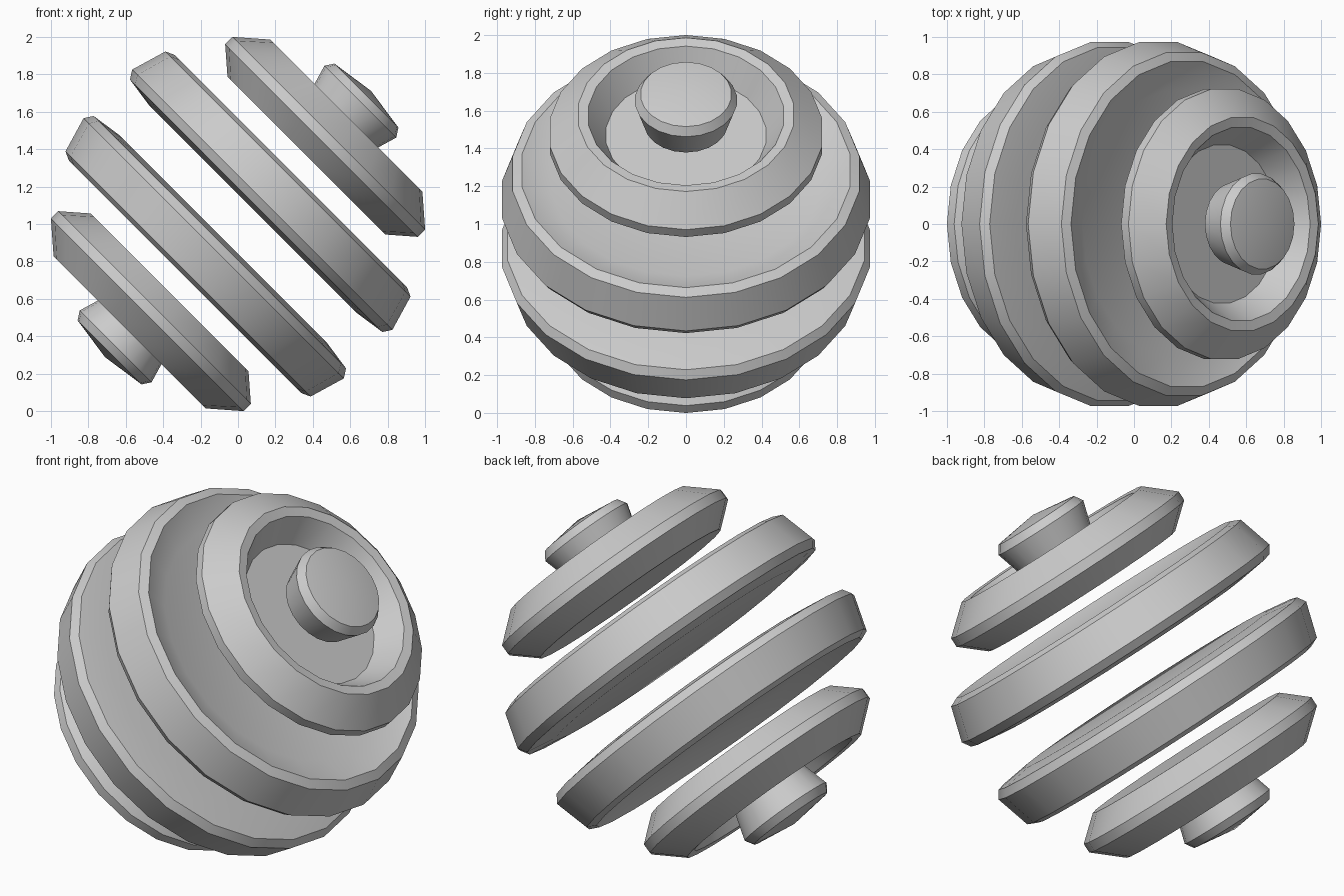
import bpy, bmesh
from math import sin, cos, pi, radians, hypot
from mathutils import Matrix

if "Cube" in bpy.data.objects:
    bpy.data.objects.remove(bpy.data.objects["Cube"])

SEG = 22            # sides around the axis
STEP = pi / 11      # latitude height of one sphere band
R_OUT, R_IN, BEVEL = 1.006, 0.79, 0.042


def polar(lat, r):
    """Profile point as (radius from axis, height along axis)."""
    return (r * cos(lat), r * sin(lat))


def toward(a, b, d):
    k = d / hypot(b[0] - a[0], b[1] - a[1])
    return (a[0] + (b[0] - a[0]) * k, a[1] + (b[1] - a[1]) * k)


def band_profile(lo, hi):
    """Slice of a sphere with radial walls and bevelled outer edges."""
    a, b = polar(lo, R_OUT), polar(hi, R_OUT)
    pts = [polar(lo, R_IN), polar(lo, R_OUT - BEVEL), toward(a, b, BEVEL)]
    if hi > pi / 2 - 0.01:
        return pts + [(0, R_OUT)]
    return pts + [toward(b, a, BEVEL), polar(hi, R_OUT - BEVEL), polar(hi, R_IN)]


def revolve(name, profile, tilt):
    bm = bmesh.new()
    rings = []
    for r, h in profile:
        if r < 1e-6:
            rings.append([bm.verts.new((0, 0, h))] * SEG)
        else:
            rings.append([bm.verts.new((r * cos(2 * pi * i / SEG), r * sin(2 * pi * i / SEG), h))
                          for i in range(SEG)])
    for lower, upper in zip(rings, rings[1:]):
        for i in range(SEG):
            j = (i + 1) % SEG
            bm.faces.new(list(dict.fromkeys((lower[i], lower[j], upper[j], upper[i]))))
    # flat end caps
    bm.faces.new(rings[0][::-1])
    if profile[-1][0] > 1e-6:
        bm.faces.new(rings[-1])
    bmesh.ops.recalc_face_normals(bm, faces=bm.faces[:])
    bm.transform(Matrix.Translation((0, 0, 1)) @ Matrix.Rotation(tilt, 4, 'Y'))
    mesh = bpy.data.meshes.new(name)
    bm.to_mesh(mesh)
    bm.free()
    ob = bpy.data.objects.new(name, mesh)
    bpy.context.collection.objects.link(ob)
    bpy.ops.object.select_all(action='DESELECT')
    ob.select_set(True)
    bpy.context.view_layer.objects.active = ob
    bpy.ops.object.shade_smooth_by_angle(angle=radians(30))


# every other band of the sphere, repeated on both ends of the tilted axis
for side, tilt in (("upper", radians(45)), ("lower", radians(225))):
    for part, k in (("inner_disc", 0.5), ("outer_dish", 2.5), ("end_knob", 4.5)):
        revolve(f"{side}_{part}", band_profile(k * STEP, (k + 1) * STEP), tilt)
